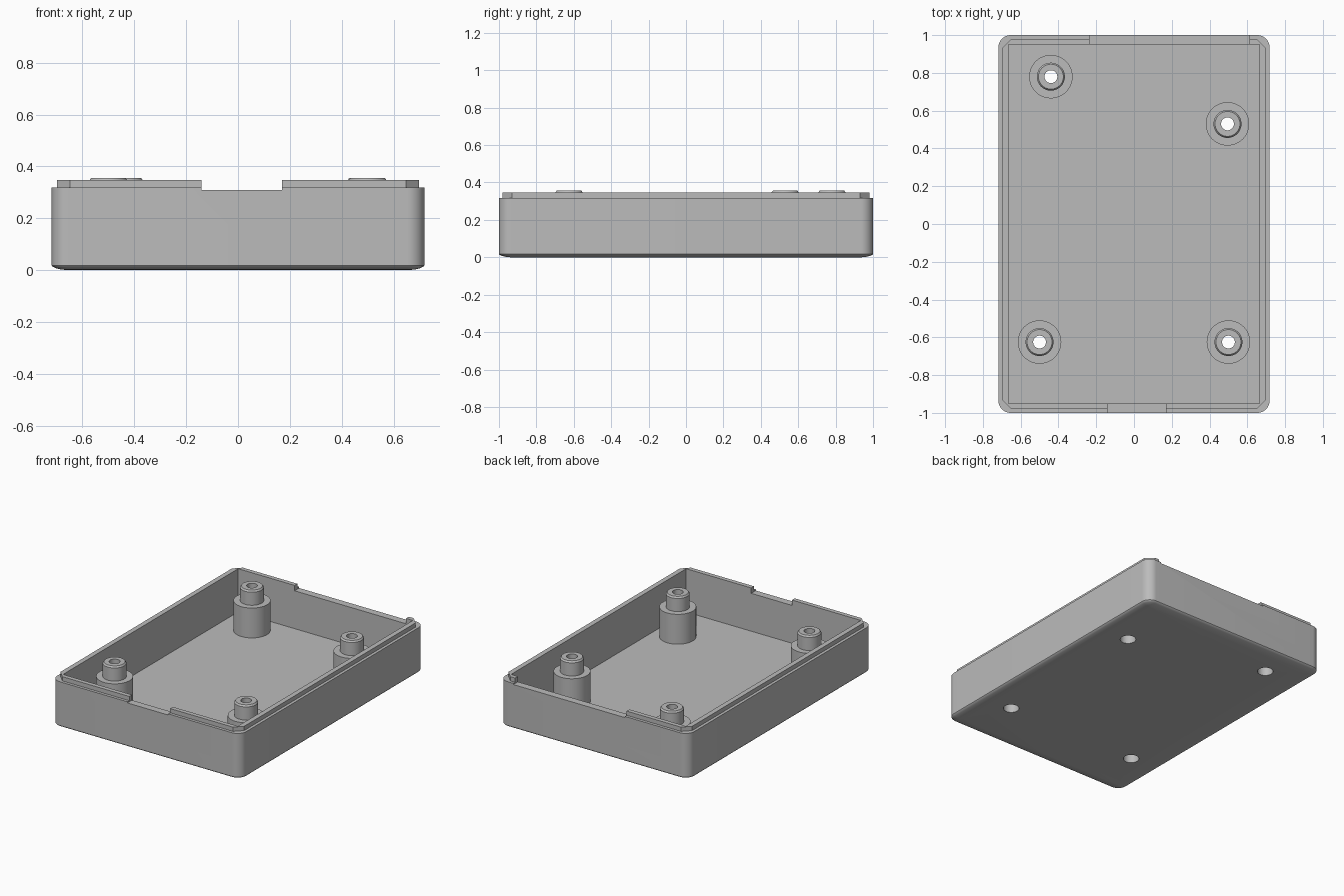
import bpy, bmesh, math
from mathutils import Vector

cube = bpy.data.objects.get("Cube")
if cube:
    bpy.data.objects.remove(cube, do_unlink=True)

W, D = 0.718, 1.0            # outer half width and half depth
RIM, LIP, NOTCH = 0.318, 0.347, 0.31
FLOOR, RADIUS = 0.05, 0.065
POSTS = [(-0.44, 0.78), (0.495, 0.53), (-0.5, -0.625), (0.5, -0.625)]

grey = bpy.data.materials.new("Plastic grey")
grey.use_nodes = True
colour = (0.5, 0.5, 0.5, 1)
grey.diffuse_color = colour
grey.node_tree.nodes["Principled BSDF"].inputs["Base Color"].default_value = colour


def make_object(name, bm):
    bmesh.ops.recalc_face_normals(bm, faces=bm.faces)
    mesh = bpy.data.meshes.new(name)
    bm.to_mesh(mesh)
    bm.free()
    mesh.materials.append(grey)
    obj = bpy.data.objects.new(name, mesh)
    bpy.context.collection.objects.link(obj)
    return obj


def outline(hx, hy, r, steps, z):
    """Rectangle outline with rounded (or, with one step, bevelled) corners."""
    points = []
    for corner, (sx, sy) in enumerate([(1, 1), (-1, 1), (-1, -1), (1, -1)]):
        for i in range(steps + 1):
            a = (corner + i / steps) * math.pi / 2
            points.append((sx * (hx - r) + r * math.cos(a),
                           sy * (hy - r) + r * math.sin(a), z))
    return points


def loft(name, loops):
    """Closed solid through a stack of outlines."""
    bm = bmesh.new()
    rings = [[bm.verts.new(p) for p in loop] for loop in loops]
    for low, high in zip(rings, rings[1:]):
        for i in range(len(low)):
            j = (i + 1) % len(low)
            bm.faces.new((low[i], low[j], high[j], high[i]))
    bm.faces.new(rings[0])
    bm.faces.new(rings[-1])
    return make_object(name, bm)


def block(name, x0, x1, y0, y1, z0, z1):
    bm = bmesh.new()
    bmesh.ops.create_cube(bm, size=1)
    for v in bm.verts:
        v.co = Vector(((x0 + x1) / 2 + v.co.x * (x1 - x0),
                       (y0 + y1) / 2 + v.co.y * (y1 - y0),
                       (z0 + z1) / 2 + v.co.z * (z1 - z0)))
    return make_object(name, bm)


def revolve(name, profile, x, y, sides=48):
    """Closed (radius, height) profile spun around a vertical axis."""
    bm = bmesh.new()
    rings = [[bm.verts.new((x + r * math.cos(math.tau * i / sides),
                            y + r * math.sin(math.tau * i / sides), z))
              for i in range(sides)] for r, z in profile]
    for a, b in zip(rings, rings[1:] + rings[:1]):
        for i in range(sides):
            j = (i + 1) % sides
            bm.faces.new((a[i], a[j], b[j], b[i]))
    return make_object(name, bm)


def combine(target, tool, operation):
    """Boolean the tool into the target, then drop the tool."""
    mod = target.modifiers.new(operation, "BOOLEAN")
    mod.operation, mod.object, mod.solver = operation, tool, "EXACT"
    bpy.context.view_layer.objects.active = target
    bpy.ops.object.modifier_apply(modifier=mod.name)
    bpy.data.objects.remove(tool, do_unlink=True)


def smooth(obj):
    bpy.ops.object.select_all(action="DESELECT")
    obj.select_set(True)
    bpy.context.view_layer.objects.active = obj
    bpy.ops.object.shade_smooth_by_angle(angle=math.radians(30))


# Outer tray with rounded corners and a shallow rounded underside
under = [(0.06, 0), (0.035, 0.003), (0.015, 0.008), (0.004, 0.013), (0, 0.018)]
tray = loft("tray", [outline(W - inset, D - inset, RADIUS - inset, 12, z)
                     for inset, z in under + [(0, RIM)]])

# Raised lip with bevelled corners
lip = loft("lip", [outline(W - 0.02, D - 0.02, 0.05, 1, z) for z in (0.2, LIP)])
combine(tray, lip, "UNION")

# Hollow inside and the connector openings in the front and back walls
combine(tray, block("cavity", -0.664, 0.664, -0.95, 0.95, FLOOR, 1), "DIFFERENCE")
combine(tray, block("front_notch", -0.14, 0.17, -1.1, -0.9, NOTCH, 1), "DIFFERENCE")
combine(tray, block("back_notch", -0.235, 0.612, 0.9, 1.1, NOTCH, 1), "DIFFERENCE")

# Stepped hollow mounting posts over wider screw holes in the floor
post_profile = [(0.05, 0.04), (0.05, 0.2), (0.034, 0.2), (0.034, 0.356),
                (0.066, 0.356), (0.074, 0.345), (0.074, 0.255),
                (0.115, 0.255), (0.115, 0.04)]
for n, (x, y) in enumerate(POSTS, 1):
    bm = bmesh.new()
    bmesh.ops.create_cone(bm, cap_ends=True, segments=48, radius1=0.05, radius2=0.05, depth=0.3)
    bmesh.ops.translate(bm, verts=bm.verts, vec=(x, y, 0))
    combine(tray, make_object("screw_hole", bm), "DIFFERENCE")
    smooth(revolve(f"mounting_post_{n}", post_profile, x, y))

smooth(tray)
